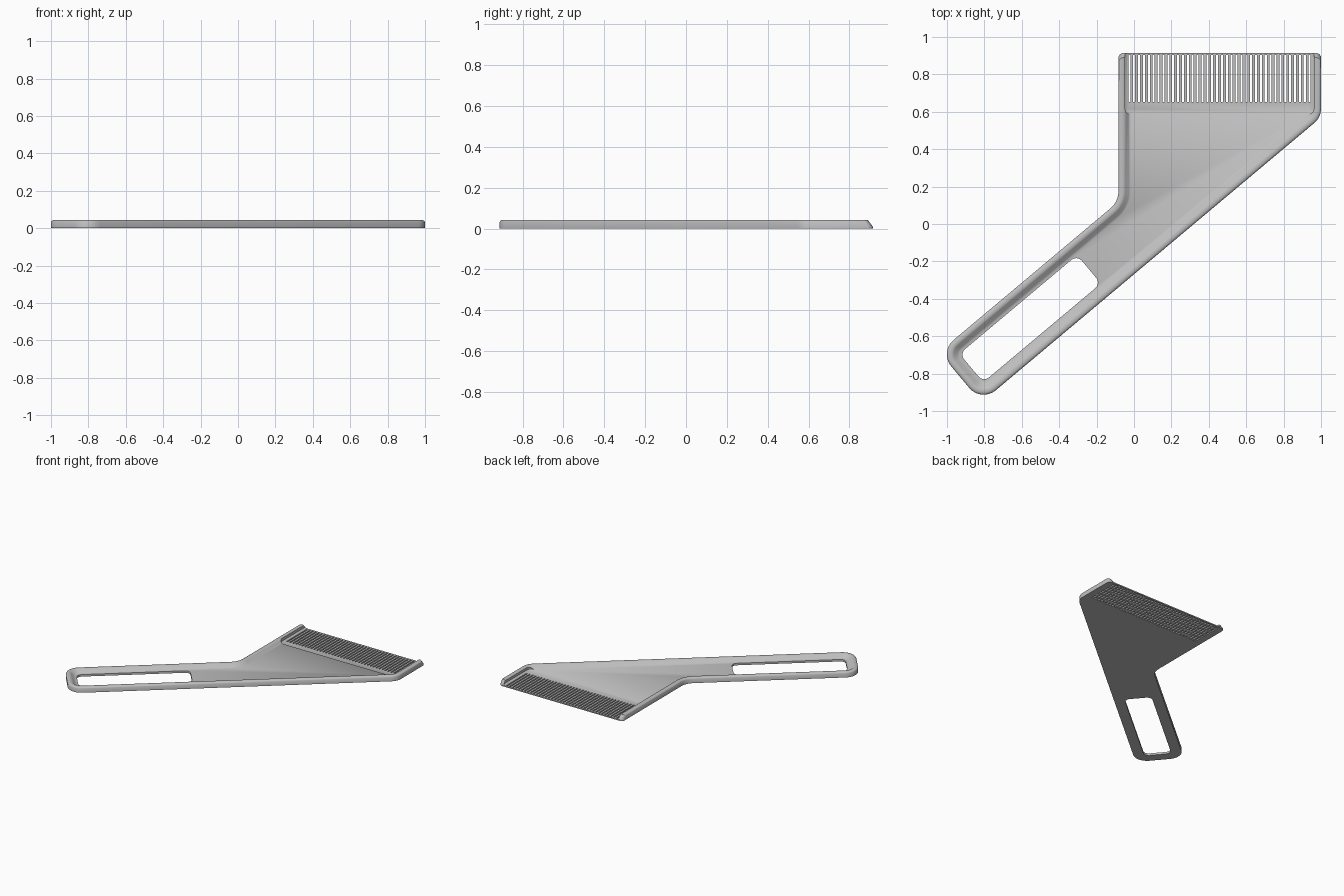
import bpy, bmesh, math
from mathutils import Vector

cube = bpy.data.objects.get("Cube")
if cube:
    bpy.data.objects.remove(cube, do_unlink=True)

grey = bpy.data.materials.new("light_grey_plastic")
grey.use_nodes = True
colour = (0.52, 0.52, 0.52, 1)
grey.diffuse_color = colour
grey.node_tree.nodes["Principled BSDF"].inputs["Base Color"].default_value = colour

ANGLE = math.radians(40)
ALONG = Vector((math.cos(ANGLE), math.sin(ANGLE)))
ACROSS = Vector((-ALONG.y, ALONG.x))


def handle_point(u, v):
    return ALONG * u + ACROSS * v


def outline(corners, inset=0.0, steps=8):
    """Counter-clockwise polygon of (point, radius), moved inwards, with filleted corners."""
    pts, result = [Vector(p) for p, r in corners], []
    count = len(pts)
    for i, (p, radius) in enumerate(corners):
        p = pts[i]
        d1 = (p - pts[i - 1]).normalized()
        d2 = (pts[(i + 1) % count] - p).normalized()
        n1, n2 = Vector((-d1.y, d1.x)), Vector((-d2.y, d2.x))
        middle = (n1 + n2) / (1 + n1.dot(n2))
        turn = math.atan2(d1.x * d2.y - d1.y * d2.x, d1.dot(d2))
        side = math.copysign(1, turn)
        r = max(radius - side * inset, 0.0)
        q = p + middle * inset
        if radius == 0:
            result.append(q)
            continue
        centre = q + middle * r * side
        start = math.atan2(-n1.y * side, -n1.x * side)
        for k in range(steps + 1):
            a = start + turn * k / steps
            result.append(centre + Vector((math.cos(a), math.sin(a))) * r)
    return result


def loft(name, rings):
    """Solid through a stack of (outline, height) rings."""
    bm = bmesh.new()
    loops = [[bm.verts.new((p.x, p.y, z)) for p in ring] for ring, z in rings]
    for low, high in zip(loops, loops[1:]):
        for i in range(len(low)):
            j = (i + 1) % len(low)
            bm.faces.new((low[i], low[j], high[j], high[i]))
    bm.faces.new(loops[0][::-1])
    bm.faces.new(loops[-1])
    bmesh.ops.recalc_face_normals(bm, faces=bm.faces)
    return to_object(name, bm)


def to_object(name, bm):
    mesh = bpy.data.meshes.new(name)
    bm.to_mesh(mesh)
    bm.free()
    mesh.materials.append(grey)
    obj = bpy.data.objects.new(name, mesh)
    bpy.context.collection.objects.link(obj)
    return obj


def combine(target, cutter, operation):
    mod = target.modifiers.new(cutter.name, 'BOOLEAN')
    mod.operation, mod.solver, mod.object = operation, 'EXACT', cutter
    bpy.context.view_layer.objects.active = target
    bpy.ops.object.modifier_apply(modifier=mod.name)
    bpy.data.objects.remove(cutter, do_unlink=True)


LEFT, RIGHT, TIP, HEIGHT, FLOOR = -0.083, 1.0, 0.915, 0.043, 0.016
LOW, HIGH, END = -0.206, 0.145, -1.238

# Dished body: outer wall, rounded rim, inner slope and floor
corner_right = (RIGHT, (LOW - ACROSS.x * RIGHT) / ACROSS.y)
corner_left = (LEFT, (HIGH - ACROSS.x * LEFT) / ACROSS.y)
body_corners = [
    (handle_point(END, LOW), 0.1), (corner_right, 0.1),
    ((RIGHT, 1.2), 0), ((LEFT, 1.2), 0),
    (corner_left, 0.12), (handle_point(END, HIGH), 0.1)]
section = [(0, 0), (0, 0.033), (0.004, 0.039), (0.012, HEIGHT), (0.028, HEIGHT),
           (0.036, 0.039), (0.056, 0.02), (0.065, FLOOR)]
body = loft("scraper_body", [(outline(body_corners, d), z) for d, z in section])

# Slanted, round-cornered tip
trim = outline([((LEFT - 0.001, TIP), 0.03), ((LEFT - 0.001, 0.4), 0), ((-2, 0.4), 0),
                ((-2, -2), 0), ((RIGHT + 0.001, -2), 0), ((RIGHT + 0.001, TIP), 0.03)])
combine(body, loft("tip_trim", [
    ([p + Vector((0, dy)) for p in trim], z)
    for z, dy in [(-0.1, 0), (0.01, 0), (0.06, -0.038)]]), 'INTERSECT')

# Lowered comb bed between the two rails
X0, X1 = -0.048, 0.962
bed = [((X0, 0.585), 0.035), ((X1, 0.585), 0.035), ((X1, 1.3), 0), ((X0, 1.3), 0)]
combine(body, loft("comb_bed", [
    (outline(bed, d), z) for d, z in [(0.014, 0.009), (0, 0.018), (0, 0.1)]]), 'DIFFERENCE')

# Grip hole
grip = [(handle_point(u, v), 0.04) for u, v in
        [(-1.161, -0.13), (-0.34, -0.13), (-0.34, 0.068), (-1.161, 0.068)]]
combine(body, loft("grip_hole", [(outline(grip), -0.1), (outline(grip), 0.1)]), 'DIFFERENCE')

# Row of slots that leaves the comb teeth and a thin bar at the tip
slots = bmesh.new()
SLOTS = 38
pitch = (X1 - X0 - 0.02) / SLOTS
for i in range(SLOTS):
    made = bmesh.ops.create_cube(slots, size=1)["verts"]
    bmesh.ops.scale(slots, verts=made, vec=(pitch * 0.42, 0.253, 0.2))
    bmesh.ops.translate(slots, verts=made, vec=(X0 + 0.01 + pitch * (i + 0.5), 0.7775, 0))
combine(body, to_object("comb_slots", slots), 'DIFFERENCE')

bpy.ops.object.select_all(action='DESELECT')
body.select_set(True)
bpy.context.view_layer.objects.active = body
bpy.ops.object.shade_smooth_by_angle(angle=math.radians(35))
